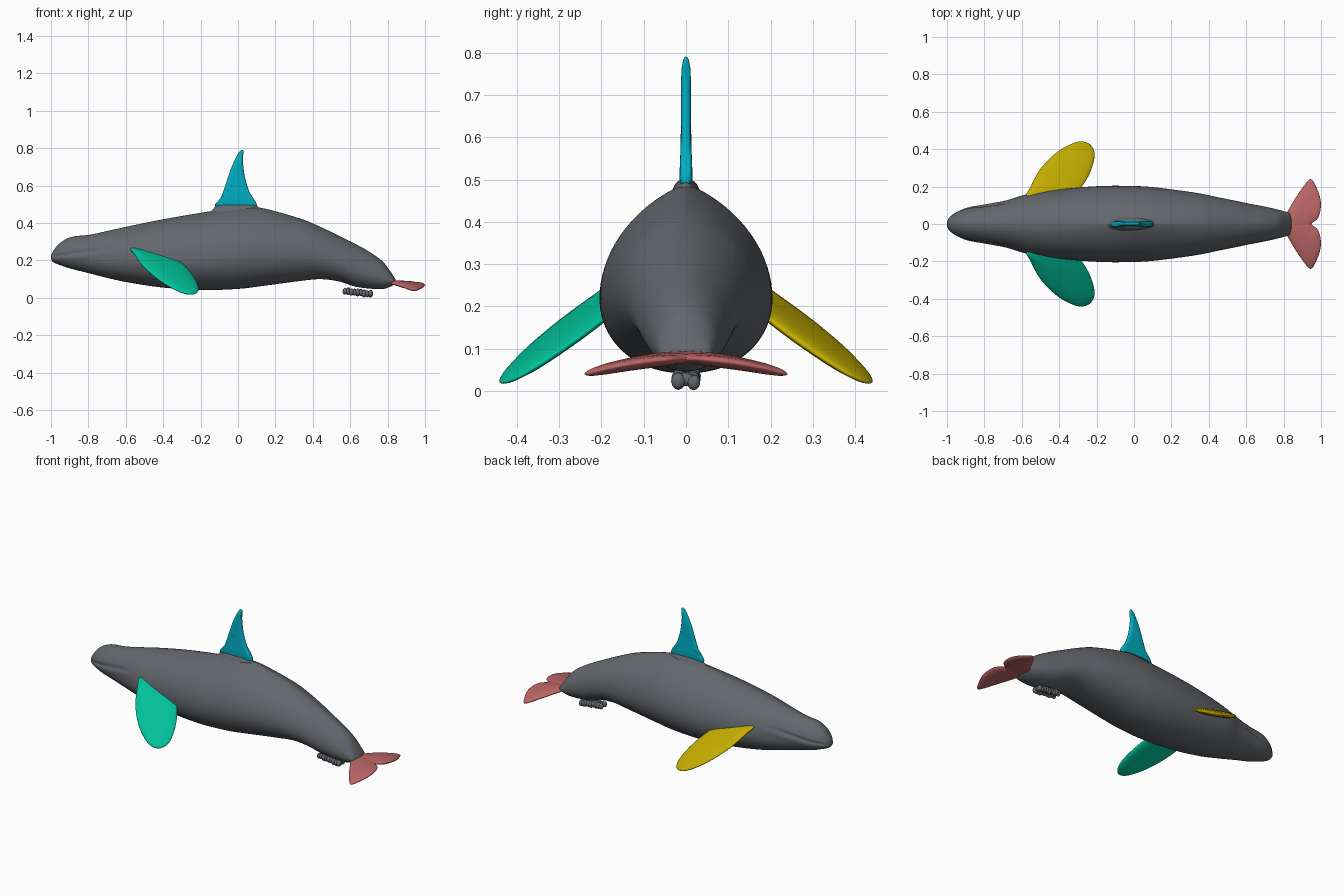
import bpy, bmesh, math, random
from mathutils import Vector, Matrix

if "Cube" in bpy.data.objects:
    bpy.data.objects.remove(bpy.data.objects["Cube"])

random.seed(4)
GREY = (.125, .135, .15)


def finish(name, bm, color):
    bmesh.ops.recalc_face_normals(bm, faces=bm.faces)
    for f in bm.faces:
        f.smooth = True
    mesh = bpy.data.meshes.new(name)
    bm.to_mesh(mesh)
    bm.free()
    ob = bpy.data.objects.new(name, mesh)
    bpy.context.collection.objects.link(ob)
    mat = bpy.data.materials.new(name + "_color")
    mat.diffuse_color = (*color, 1)
    mat.use_nodes = True
    mat.node_tree.nodes["Principled BSDF"].inputs["Base Color"].default_value = mat.diffuse_color
    mesh.materials.append(mat)
    return ob


def smooth_path(pts, steps, closed=False):
    """Catmull-Rom curve through points of any dimension."""
    n, out = len(pts), []
    for i in range(n if closed else n - 1):
        idx = [i - 1, i, i + 1, i + 2]
        idx = [j % n if closed else min(max(j, 0), n - 1) for j in idx]
        p = [pts[j] for j in idx]
        for k in range(steps):
            t = k / steps
            out.append(tuple(
                0.5 * (2 * b + (c - a) * t + (2 * a - 5 * b + 4 * c - d) * t * t
                       + (3 * b - a - 3 * c + d) * t ** 3)
                for a, b, c, d in zip(*p)))
    if not closed:
        out.append(tuple(pts[-1]))
    return out


def skin(bm, rings):
    """Bridge closed rings and cap both ends."""
    for r0, r1 in zip(rings, rings[1:]):
        n = len(r0)
        for i in range(n):
            bm.faces.new((r0[i], r0[(i + 1) % n], r1[(i + 1) % n], r1[i]))
    bm.faces.new(rings[0])
    bm.faces.new(rings[-1])


def add_fin(bm, outline, thick, place, power=3):
    """Lens-shaped blade: outline (u, v), place maps (u, v, w) to space."""
    pts = smooth_path(outline, 6, True)
    cu = sum(p[0] for p in pts) / len(pts)
    cv = sum(p[1] for p in pts) / len(pts)
    scales = [0.05, 0.35, 0.65, 0.85, 0.95, 0.99]
    layers = [(s, 1) for s in scales] + [(1, 0)] + [(s, -1) for s in reversed(scales)]
    rings = []
    for s, side in layers:
        w = side * thick * math.sqrt(max(0, 1 - s ** power))
        rings.append([bm.verts.new(place(cu + (u - cu) * s, cv + (v - cv) * s, w))
                      for u, v in pts])
    skin(bm, rings)


# Body: stations of x, bottom z, top z, half width
stations = [
    (-1.0, .207, .222, .012), (-.987, .190, .252, .036), (-.95, .175, .295, .063),
    (-.89, .155, .326, .086), (-.79, .13, .338, .104), (-.68, .102, .362, .127),
    (-.56, .078, .388, .162), (-.39, .054, .422, .186), (-.18, .042, .458, .203),
    (0, .048, .484, .203), (.12, .062, .482, .195), (.33, .09, .425, .167),
    (.44, .10, .38, .145), (.54, .088, .332, .125), (.62, .062, .292, .108),
    (.70, .05, .248, .093), (.77, .047, .198, .077), (.81, .058, .148, .066),
    (.832, .07, .115, .056), (.842, .082, .10, .025)]
bm = bmesh.new()
rings, N = [], 96
for x, zb, zt, hw in smooth_path(stations, 7):
    zc = zb + .41 * (zt - zb)
    e = 1.12 + .42 * math.exp(-((x - .03) / .28) ** 2)   # ridge under the fin
    ring = []
    for i in range(N):
        a = 2 * math.pi * i / N
        c, s = math.cos(a), math.sin(a)
        y = math.copysign(abs(c) ** (e if s > 0 else .92), c) * hw
        z = zc + (s * (zt - zc) if s > 0 else s * (zc - zb))
        # mouth groove with a fuller lower lip
        fade = max(0, min(1, (-.62 - x) / .12))
        d = z - (.268 + (x + .66) * .14)
        y *= 1 - fade * (.07 * math.exp(-(d / .008) ** 2)
                         - .025 * math.exp(-((d + .022) / .014) ** 2))
        ring.append(bm.verts.new((x, y, z)))
    rings.append(ring)
skin(bm, rings)
finish("body", bm, GREY)

# Dorsal fin
dorsal = [(-.12, .487), (-.09, .54), (-.065, .61), (-.038, .69), (-.007, .758),
          (.014, .788), (.029, .785), (.026, .735), (.036, .65), (.06, .57),
          (.1, .488), (0, .478)]
bm = bmesh.new()
add_fin(bm, dorsal, .012, lambda u, v, w: (
    u, w * (1 + 1.1 * math.exp(-max(0, v - .48) / .035)), v), 7)
finish("dorsal_fin", bm, (0.0, .42, .53))

# Flared grey root blending the fin into the back: z, x min, x max, half width
flare = [(.42, -.22, .20, .085), (.45, -.165, .155, .053), (.47, -.138, .125, .036),
         (.49, -.12, .104, .025), (.497, -.11, .094, .018)]
bm = bmesh.new()
rings = []
for z, x0, x1, hw in smooth_path(flare, 4):
    rings.append([bm.verts.new(((x0 + x1) / 2 + (x1 - x0) / 2 * math.cos(a),
                                hw * math.sin(a), z))
                  for a in (2 * math.pi * i / 48 for i in range(48))])
skin(bm, rings)
finish("dorsal_root", bm, GREY)

# Pectoral fins: paddles sloping down, outward and back
paddle = [(-.57, .15), (-.555, .195), (-.50, .295), (-.41, .385), (-.31, .437),
          (-.245, .432), (-.212, .385), (-.222, .31), (-.265, .22), (-.34, .14),
          (-.46, .13)]
for name, side, color in (("left_flipper", -1, (.0, .53, .32)),
                          ("right_flipper", 1, (.55, .42, .0))):
    bm = bmesh.new()
    add_fin(bm, paddle, .019, lambda u, v, w: (
        u, side * (v + .5 * w), .2 - .6 * (v - .2) - .24 * (u + .42) + .85 * w))
    finish(name, bm, color)

# Tail flukes: two mirrored blades meeting at the notch
blade = [(.80, -.03), (.815, .05), (.84, .10), (.885, .172), (.93, .231), (.95, .238),
         (.968, .21), (.993, .15), (.999, .09), (.985, .035), (.947, 0), (.92, -.03)]
bm = bmesh.new()
for side in (-1, 1):
    add_fin(bm, blade, .015, lambda u, v, w: (
        u, side * v, .083 - .05 * abs(v) - .42 * v * v - .06 * (u - .83) + w
        + .10 * max(0, u - .95)))
finish("tail_flukes", bm, (.50, .13, .13))

# Small lumpy cluster under the tail stock
bm = bmesh.new()
for i in range(9):
    for side in (-1, 1):
        k = random.uniform(.85, 1.1)
        m = Matrix.Translation(Vector((.572 + i * .017, side * .018,
                                       .037 - i * .0019 + random.uniform(-.003, .002))))
        m = m @ Matrix.Diagonal((.014 * k, .016 * k, .019 * k, 1))
        bmesh.ops.create_icosphere(bm, subdivisions=2, radius=1, matrix=m)
m = Matrix.Translation(Vector((.645, 0, .031))) @ Matrix.Rotation(.1, 4, 'Y')
bmesh.ops.create_cube(bm, size=1, matrix=m @ Matrix.Diagonal((.14, .04, .024, 1)))
finish("underside_lumps", bm, GREY)
